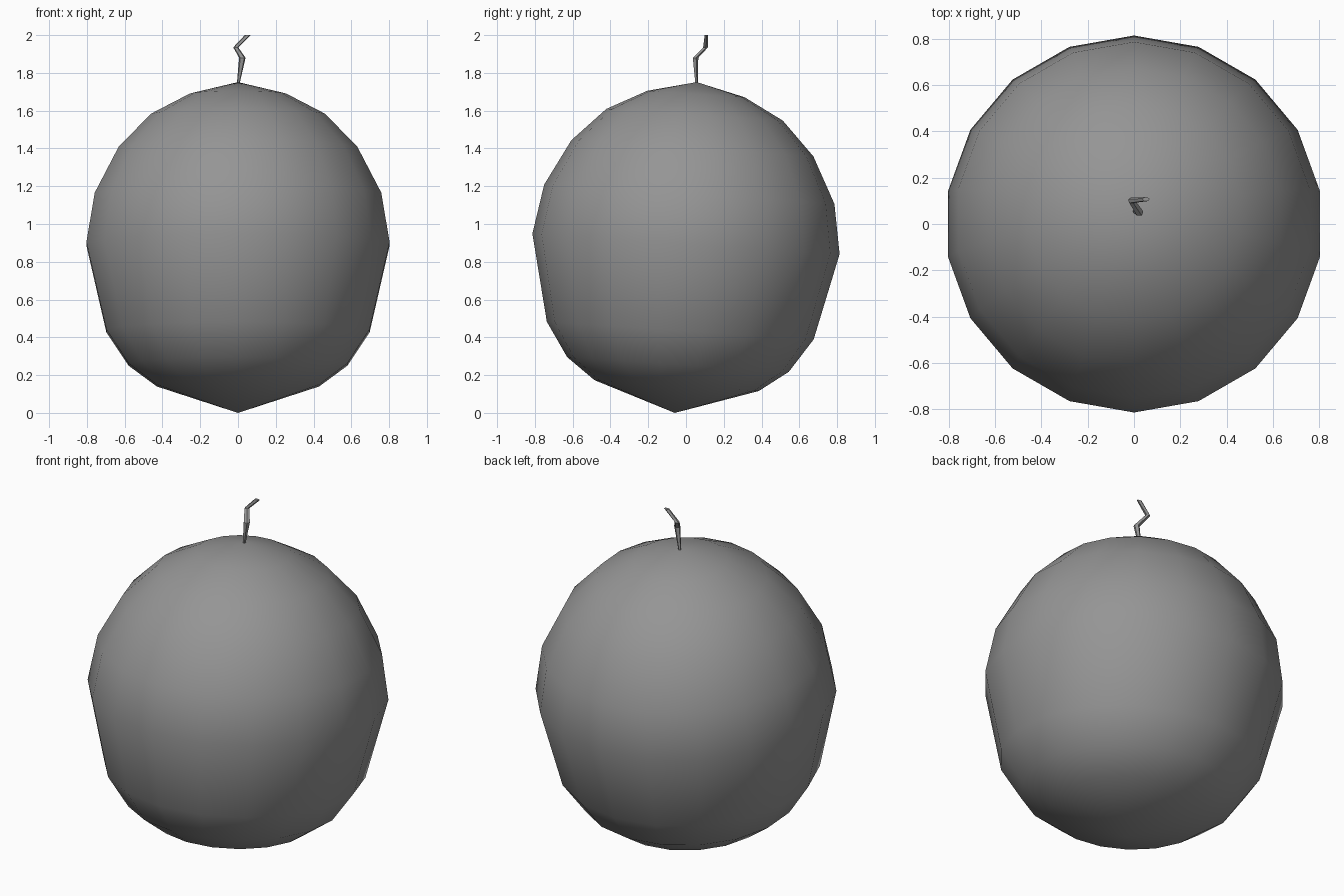
import bpy
import bmesh
from math import sin, cos, pi, radians
from mathutils import Vector, Matrix

if "Cube" in bpy.data.objects:
    bpy.data.objects.remove(bpy.data.objects["Cube"])

# Dark grey for every part
grey = bpy.data.materials.new("dark_grey")
grey.diffuse_color = (0.3, 0.3, 0.3, 1)
grey.use_nodes = True
grey.node_tree.nodes["Principled BSDF"].inputs["Base Color"].default_value = grey.diffuse_color


def loft(name, rings, sides, bottom=None, top=None, smooth=False, matrix=Matrix()):
    """Skin horizontal rings (centre, x radius, y radius); close ends with a tip or a cap."""
    bm = bmesh.new()
    loops = []
    for c, rx, ry in rings:
        loops.append([bm.verts.new(Vector(c) + Vector((rx * cos(a), ry * sin(a), 0)))
                      for a in (pi / 2 + 2 * pi * i / sides for i in range(sides))])
    for a, b in zip(loops, loops[1:]):
        for i in range(sides):
            j = (i + 1) % sides
            bm.faces.new((a[i], a[j], b[j], b[i]))
    for loop, tip in ((loops[0], bottom), (loops[-1], top)):
        if tip is None:
            bm.faces.new(loop)
        else:
            v = bm.verts.new(tip)
            for i in range(sides):
                bm.faces.new((loop[i], loop[(i + 1) % sides], v))
    bmesh.ops.recalc_face_normals(bm, faces=bm.faces)
    bm.transform(matrix)
    mesh = bpy.data.meshes.new(name)
    bm.to_mesh(mesh)
    bm.free()
    mesh.materials.append(grey)
    for p in mesh.polygons:
        p.use_smooth = smooth
    obj = bpy.data.objects.new(name, mesh)
    bpy.context.collection.objects.link(obj)
    return obj


# Round body: 18-sided lathe profile (radius, height), leaning slightly back
MID = 0.895
profile = [(0.436, 0.143), (0.588, 0.255), (0.708, 0.435), (0.815, 0.895),
           (0.770, 1.158), (0.642, 1.402), (0.468, 1.58), (0.258, 1.69)]
tilt = Matrix.Translation((0, 0, MID)) @ Matrix.Rotation(radians(-3.8), 4, 'X')
loft("body", [((0, 0, z - MID), r, r) for r, z in profile], 18,
     bottom=(0, 0, -0.897), top=(0, 0, 0.858), smooth=True, matrix=tilt)

# Crooked stem: narrow at the base, kinked twice, cut flat at the top
stem = [((0.0, 0.056, 1.735), 0.007, 0.007), ((0.023, 0.049, 1.88), 0.018, 0.016),
        ((-0.012, 0.102, 1.935), 0.014, 0.014), ((0.052, 0.107, 2.0), 0.017, 0.01)]
loft("stem", stem, 5)
